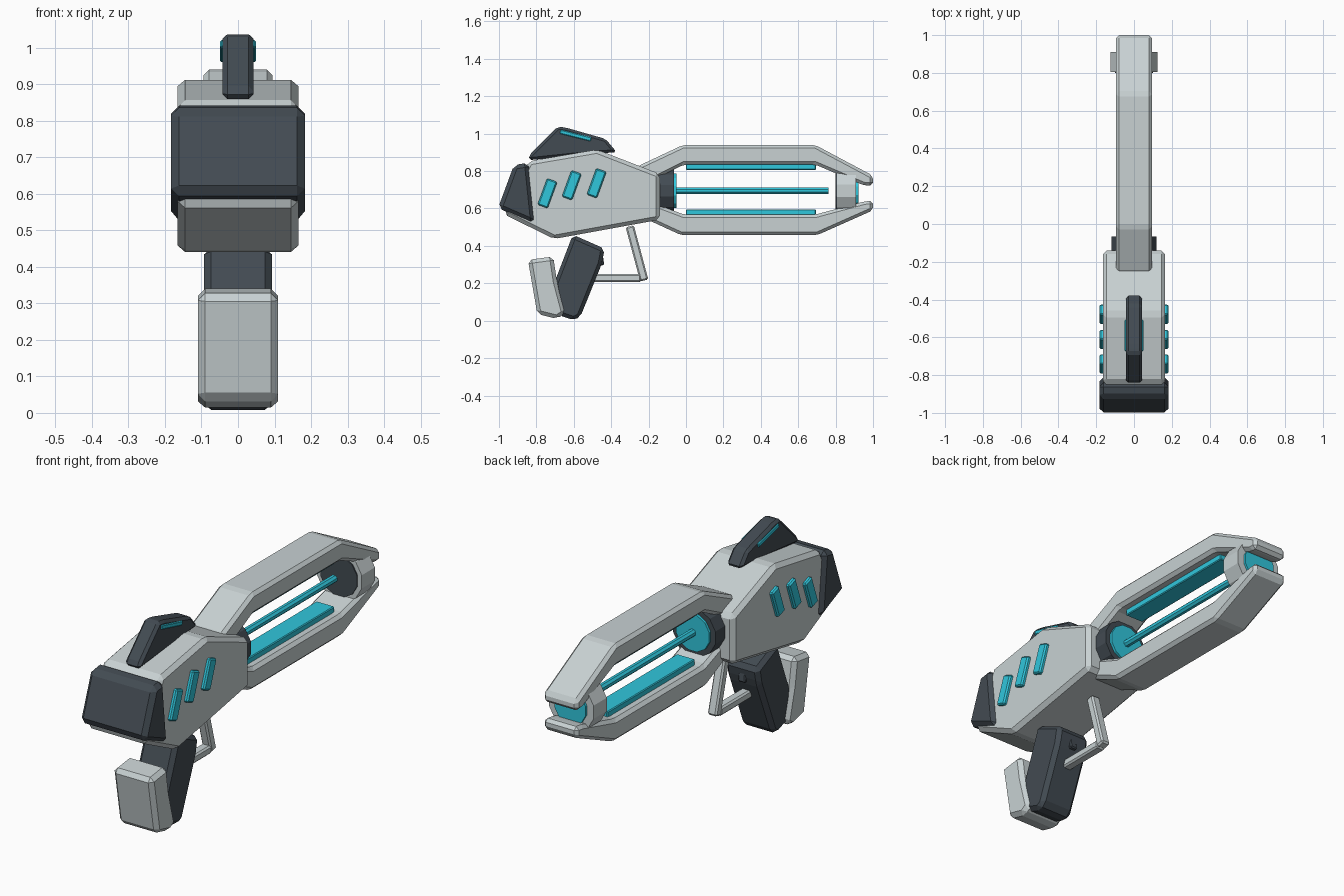
import bpy, bmesh
from math import radians
from mathutils import Matrix, Vector

if "Cube" in bpy.data.objects:
    bpy.data.objects.remove(bpy.data.objects["Cube"])


def material(name, rgb):
    m = bpy.data.materials.new(name)
    m.diffuse_color = (*rgb, 1)
    m.use_nodes = True
    m.node_tree.nodes["Principled BSDF"].inputs["Base Color"].default_value = m.diffuse_color
    return m


LIGHT = material("light_shell", (0.58, 0.64, 0.65))
DARK = material("dark_shell", (0.055, 0.07, 0.085))
CYAN = material("cyan_glow", (0.03, 0.57, 0.72))


def finish(name, bm, mat, chamfer=0):
    bmesh.ops.recalc_face_normals(bm, faces=bm.faces)
    if chamfer:
        bmesh.ops.bevel(bm, geom=bm.edges[:], offset=chamfer, offset_type='OFFSET',
                        segments=1, affect='EDGES', clamp_overlap=True)
    me = bpy.data.meshes.new(name)
    bm.to_mesh(me)
    bm.free()
    ob = bpy.data.objects.new(name, me)
    bpy.context.collection.objects.link(ob)
    me.materials.append(mat)
    return ob


def plate(name, profile, half, mat, chamfer=0.02):
    """Side profile (y, z) extruded across x from -half to half, then chamfered."""
    bm = bmesh.new()
    face = bm.faces.new([bm.verts.new((-half, y, z)) for y, z in profile])
    out = bmesh.ops.extrude_face_region(bm, geom=[face])
    bmesh.ops.translate(bm, vec=(2 * half, 0, 0),
                        verts=[v for v in out["geom"] if isinstance(v, bmesh.types.BMVert)])
    return finish(name, bm, mat, chamfer)


def box(name, centre, size, mat, tilt=0, chamfer=0.0):
    """Box turned about the x axis by tilt degrees."""
    bm = bmesh.new()
    m = (Matrix.Translation(centre) @ Matrix.Rotation(radians(tilt), 4, 'X')
         @ Matrix.Diagonal((*size, 1)))
    bmesh.ops.create_cube(bm, size=1, matrix=m)
    return finish(name, bm, mat, chamfer)


def barrel_part(name, y0, y1, r, mat, sides=12, z=0.695):
    """Faceted cylinder along y."""
    bm = bmesh.new()
    m = (Matrix.Translation((0, (y0 + y1) / 2, z)) @ Matrix.Rotation(radians(90), 4, 'X')
         @ Matrix.Rotation(radians(180 / sides), 4, 'Z'))
    bmesh.ops.create_cone(bm, cap_ends=True, segments=sides, radius1=r, radius2=r,
                          depth=y1 - y0, matrix=m)
    return finish(name, bm, mat)


# Main body and rear cap
plate("body", [(-0.975, 0.57), (-0.84, 0.853), (-0.476, 0.915), (-0.14, 0.785),
               (-0.14, 0.54), (-0.706, 0.437)], 0.165, LIGHT, 0.02)
plate("rear_cap", [(-1.005, 0.602), (-0.92, 0.832), (-0.842, 0.845), (-0.808, 0.517)],
      0.183, DARK, 0.022)

# Long rails above and below the barrel
plate("upper_rail", [(-0.26, 0.825), (-0.015, 0.94), (0.69, 0.94), (1.0, 0.775), (1.0, 0.722),
                     (0.955, 0.722), (0.69, 0.835), (-0.01, 0.835), (-0.15, 0.765), (-0.26, 0.75)],
      0.095, LIGHT, 0.016)
plate("lower_rail", [(-0.26, 0.565), (-0.025, 0.457), (0.70, 0.457), (1.0, 0.59), (1.0, 0.642),
                     (0.955, 0.638), (0.69, 0.567), (-0.01, 0.567), (-0.15, 0.62), (-0.26, 0.63)],
      0.095, LIGHT, 0.016)
for name, z in (("upper_rail_light", 0.822), ("lower_rail_light", 0.579)):
    box(name, (0, 0.347, z), (0.10, 0.695, 0.032), CYAN, chamfer=0.004)

# Barrel hub, rod and muzzle
barrel_part("barrel_hub", -0.16, -0.065, 0.122, DARK)
barrel_part("hub_light", -0.07, -0.052, 0.095, CYAN)
barrel_part("barrel_rod", -0.06, 0.763, 0.019, CYAN, 8)
barrel_part("muzzle_ring", 0.805, 0.91, 0.128, LIGHT)
barrel_part("muzzle_back_plate", 0.799, 0.82, 0.105, DARK)
barrel_part("muzzle_light", 0.90, 0.921, 0.09, CYAN)

# Side lights, three on each side
for side, word in ((1, "right"), (-1, "left")):
    for i, (y, z) in enumerate(((-0.741, 0.681), (-0.611, 0.724), (-0.478, 0.735))):
        box(f"side_light_{word}_{i + 1}", (side * 0.168, y, z), (0.03, 0.058, 0.15),
            CYAN, -20, 0.007)
    box(f"sight_light_{word}", (side * 0.038, -0.59, 0.99), (0.022, 0.17, 0.022),
        CYAN, -14, 0.004)

# Top sight fin
plate("sight_fin", [(-0.842, 0.858), (-0.838, 0.885), (-0.685, 1.038), (-0.645, 1.033),
                    (-0.43, 0.972), (-0.37, 0.90), (-0.48, 0.895)], 0.043, DARK, 0.014)

# Grip, back pad and trigger
plate("grip", [(-0.605, 0.46), (-0.435, 0.385), (-0.45, 0.305), (-0.565, 0.02),
               (-0.60, 0.002), (-0.68, 0.03), (-0.705, 0.20)], 0.093, DARK, 0.025)
plate("grip_back_pad", [(-0.845, 0.325), (-0.71, 0.343), (-0.69, 0.21), (-0.645, 0.04),
                        (-0.69, 0.01), (-0.795, 0.036)], 0.11, LIGHT, 0.02)
box("trigger", (0, -0.46, 0.335), (0.04, 0.035, 0.08), DARK, 8, 0.006)

# Trigger guard
box("guard_front_bar", (0, -0.262, 0.36), (0.05, 0.045, 0.30), LIGHT, 15, 0.008)
box("guard_lower_bar", (0, -0.385, 0.228), (0.05, 0.29, 0.042), LIGHT, 0, 0.008)
